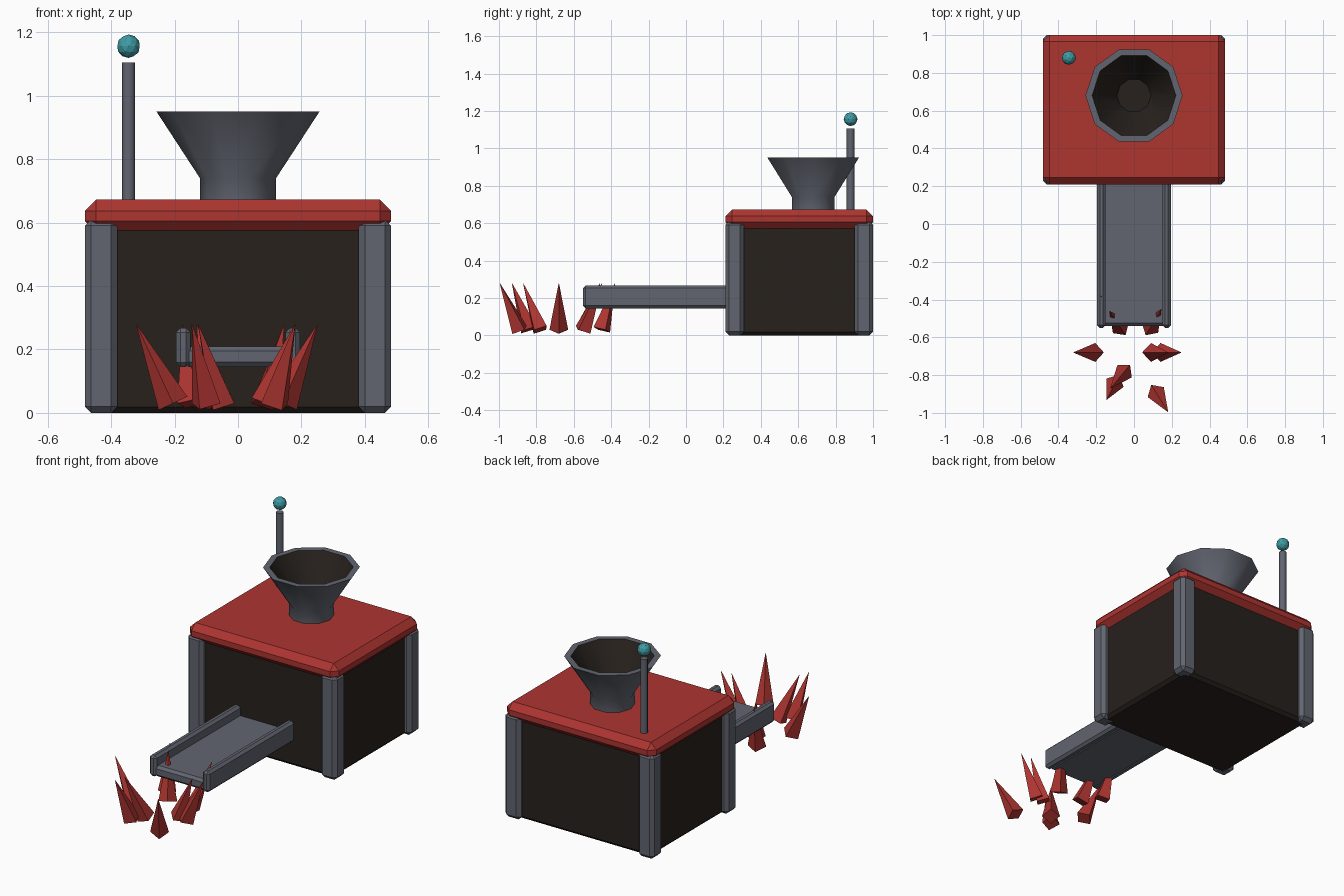
import bpy, bmesh, math
from mathutils import Vector, Matrix

if "Cube" in bpy.data.objects:
    bpy.data.objects.remove(bpy.data.objects["Cube"])


def material(name, rgb):
    m = bpy.data.materials.new(name)
    m.diffuse_color = (*rgb, 1)
    m.use_nodes = True
    m.node_tree.nodes["Principled BSDF"].inputs["Base Color"].default_value = m.diffuse_color
    return m


RED = material("red_paint", (0.42, 0.035, 0.03))
DARK = material("dark_panel", (0.02, 0.015, 0.012))
STEEL = material("slate_metal", (0.12, 0.13, 0.16))
TEAL = material("teal_knob", (0.05, 0.33, 0.38))


def finish(name, bm, mats, smooth=None):
    bmesh.ops.recalc_face_normals(bm, faces=bm.faces)
    me = bpy.data.meshes.new(name)
    bm.to_mesh(me)
    bm.free()
    for m in mats:
        me.materials.append(m)
    if smooth:
        for p in me.polygons:
            p.use_smooth = True
        me.set_sharp_from_angle(angle=math.radians(smooth))
    ob = bpy.data.objects.new(name, me)
    bpy.context.collection.objects.link(ob)
    return ob


def box(name, lo, hi, bevel, mat):
    lo, hi = Vector(lo), Vector(hi)
    bm = bmesh.new()
    bmesh.ops.create_cube(bm, size=1, matrix=Matrix.Translation((lo + hi) / 2)
                          @ Matrix.Diagonal((*(hi - lo), 1)))
    bmesh.ops.bevel(bm, geom=bm.edges[:], offset=bevel, segments=1,
                    profile=0.5, affect='EDGES')
    return finish(name, bm, [mat])


# Cabinet, lid and corner posts
box("cabinet", (-0.45, 0.24, 0.0), (0.45, 0.97, 0.6), 0.018, DARK)
box("lid", (-0.483, 0.21, 0.57), (0.483, 1.0, 0.672), 0.035, RED)
for sx, side in ((-1, "left"), (1, "right")):
    for y, end in ((0.21, "front"), (0.9, "back")):
        x0, x1 = sorted((sx * 0.38, sx * 0.483))
        box(f"{end}_{side}_post", (x0, y, 0), (x1, y + 0.1, 0.61), 0.02, STEEL)

# Output chute with side rails
box("chute_floor", (-0.17, -0.54, 0.145), (0.17, 0.25, 0.21), 0.015, STEEL)
for sx, side in ((-1, "left"), (1, "right")):
    x0, x1 = sorted((sx * 0.15, sx * 0.195))
    box(f"{side}_chute_rail", (x0, -0.55, 0.145), (x1, 0.25, 0.268), 0.014, STEEL)

# Hopper: ten-sided outer shell, rim and dark interior
SIDES = 10
profile = [(0.12, 0.64), (0.12, 0.74), (0.257, 0.95), (0.222, 0.95), (0.09, 0.74)]
bm = bmesh.new()
rings = [[bm.verts.new((r * math.cos(math.tau * i / SIDES),
                        0.68 + r * math.sin(math.tau * i / SIDES), z))
          for i in range(SIDES)] for r, z in profile]
for k, (a, b) in enumerate(zip(rings, rings[1:])):
    for i in range(SIDES):
        j = (i + 1) % SIDES
        bm.faces.new((a[i], a[j], b[j], b[i])).material_index = int(k == 3)
bm.faces.new(rings[0])
bm.faces.new(rings[-1]).material_index = 1
finish("hopper", bm, [STEEL, DARK], 40)

# Lever rod and knob
bm = bmesh.new()
bmesh.ops.create_cone(bm, cap_ends=True, segments=8, radius1=0.021, radius2=0.021,
                      depth=0.465, matrix=Matrix.Translation((-0.345, 0.88, 0.8725)))
finish("lever_rod", bm, [STEEL], 50)
bm = bmesh.new()
bmesh.ops.create_icosphere(bm, subdivisions=2, radius=0.037,
                           matrix=Matrix.Translation((-0.345, 0.88, 1.156)))
finish("lever_knob", bm, [TEAL])

# Ring of red spikes leaning outward: base x, y then tip x, y
spikes = [
    (-0.205, -0.68, -0.32, -0.68), (0.14, -0.68, 0.25, -0.68),
    (0.09, -0.68, 0.18, -0.68), (-0.10, -0.84, -0.145, -0.93),
    (-0.05, -0.78, -0.125, -0.87), (0.115, -0.89, 0.18, -0.995),
    (-0.07, -0.55, -0.13, -0.46), (0.085, -0.55, 0.145, -0.45),
    (-0.145, -0.45, -0.175, -0.38),
]
for n, (bx, by, tx, ty) in enumerate(spikes, 1):
    base, tip = Vector((bx, by, 0.03)), Vector((tx, ty, 0.278))
    d = tip - base
    heading = math.atan2(d.y, d.x)
    tilt = math.atan2(math.hypot(d.x, d.y), d.z)
    bm = bmesh.new()
    bmesh.ops.create_cone(
        bm, cap_ends=True, segments=4, radius1=0.05, radius2=0.001, depth=d.length,
        matrix=Matrix.Translation((base + tip) / 2)
        @ Matrix.Rotation(heading, 4, 'Z') @ Matrix.Rotation(tilt, 4, 'Y'))
    finish(f"spike_{n}", bm, [RED])
